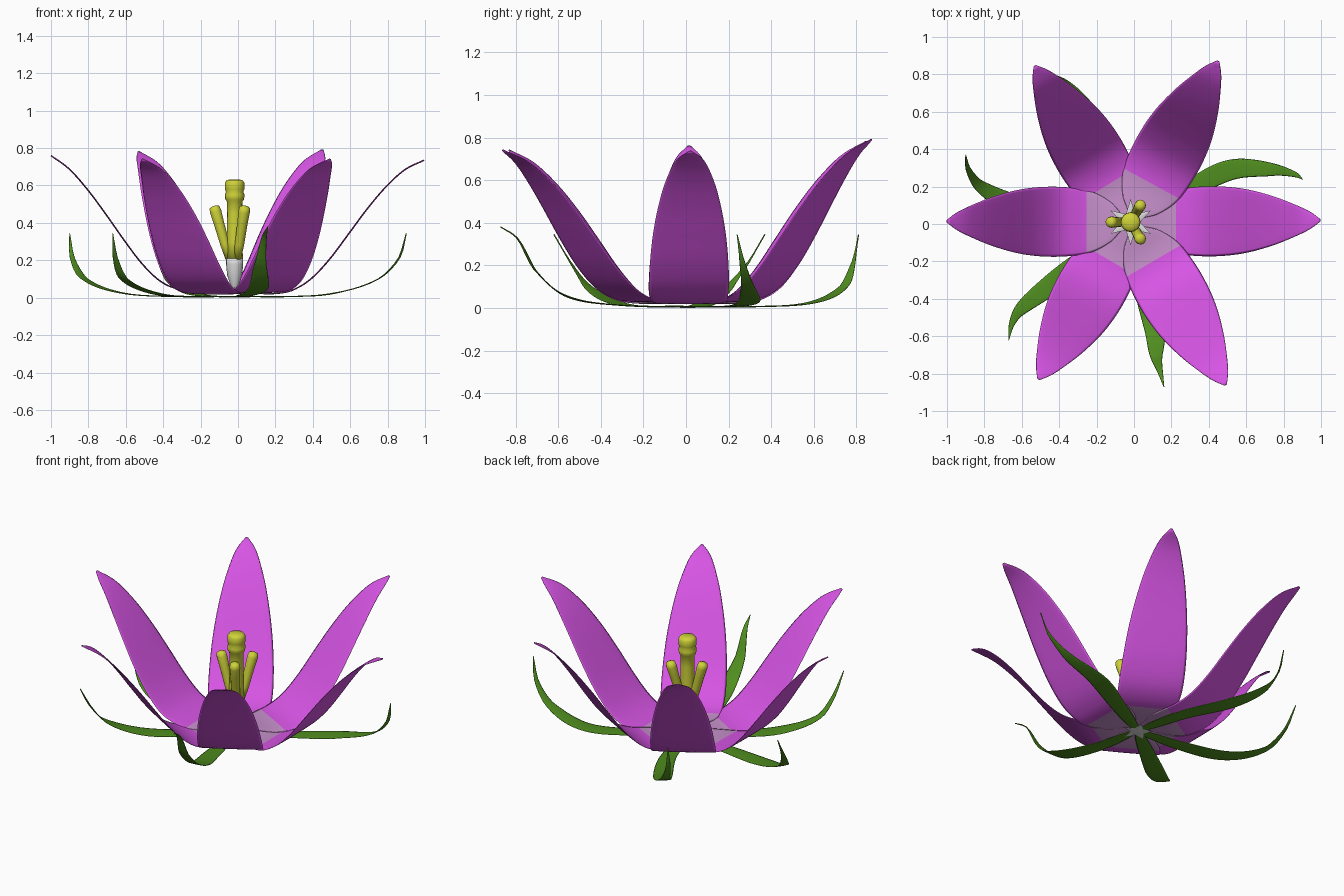
import bpy, bmesh, math
from mathutils import Vector

if "Cube" in bpy.data.objects:
    bpy.data.objects.remove(bpy.data.objects["Cube"])


def mat(name, c):
    m = bpy.data.materials.new(name)
    m.diffuse_color = (*c, 1)
    m.use_nodes = True
    m.node_tree.nodes["Principled BSDF"].inputs["Base Color"].default_value = m.diffuse_color
    return m


PURPLE = mat("petal_purple", (0.68, 0.09, 0.78))
PALE = mat("pale_throat", (0.57, 0.28, 0.60))
WHITE = mat("white", (0.72, 0.72, 0.72))
GREEN = mat("sepal_green", (0.08, 0.27, 0.014))
YELLOW = mat("stamen_yellow", (0.62, 0.65, 0.04))
C = Vector((-0.018, 0.01, 0))


def interp(knots, t):
    """Smooth cubic through (t, value) knots."""
    n = len(knots)

    def slope(i):
        a, b = knots[max(i - 1, 0)], knots[min(i + 1, n - 1)]
        return (b[1] - a[1]) / (b[0] - a[0])
    i = 0
    while i < n - 2 and t > knots[i + 1][0]:
        i += 1
    (t0, a), (t1, b) = knots[i], knots[i + 1]
    h = t1 - t0
    s = (t - t0) / h
    return (a * (2*s**3 - 3*s*s + 1) + slope(i) * h * (s**3 - 2*s*s + s)
            + b * (3*s*s - 2*s**3) + slope(i + 1) * h * (s**3 - s*s))


def finish(bm, name, mats, smooth=True):
    bmesh.ops.recalc_face_normals(bm, faces=bm.faces)
    me = bpy.data.meshes.new(name)
    bm.to_mesh(me)
    bm.free()
    for m in mats:
        me.materials.append(m)
    for p in me.polygons:
        p.use_smooth = smooth
    ob = bpy.data.objects.new(name, me)
    bpy.context.collection.objects.link(ob)


def leaf(name, path, width, thick, mats, pick, rows=50, half=8):
    """Thin closed blade along path(t), with soft edges."""
    bm = bmesh.new()
    n = 2 * half
    rings = []
    for i in range(rows + 1):
        t = i / rows
        tan = path(min(t + .01, 1)) - path(max(t - .01, 0))
        side = Vector((-tan.y, tan.x, 0)).normalized()
        nor = tan.normalized().cross(side)
        w = max(width(t), .001)
        rings.append([bm.verts.new(path(t) + side * w * math.cos(k * math.tau / n)
                                   + nor * thick * math.sin(k * math.tau / n))
                      for k in range(n)])
    for i in range(rows):
        a, b = rings[i], rings[i + 1]
        for k in range(n):
            m = (k + 1) % n
            f = bm.faces.new((a[k], a[m], b[m], b[k]))
            f.material_index = pick((i + .5) / rows)
    bm.faces.new(rings[0][::-1]).material_index = pick(0)
    bm.faces.new(rings[-1])
    finish(bm, name, mats)


def turned(name, base, axis, profile, m, seg=16):
    """Capped tube: profile of (distance along axis, radius)."""
    bm = bmesh.new()
    q = Vector((0, 0, 1)).rotation_difference(axis.normalized())
    rings = [[bm.verts.new(base + q @ Vector((r * math.cos(k * math.tau / seg),
                                              r * math.sin(k * math.tau / seg), d)))
              for k in range(seg)] for d, r in profile]
    for a, b in zip(rings, rings[1:]):
        for k in range(seg):
            n = (k + 1) % seg
            bm.faces.new((a[k], a[n], b[n], b[k]))
    bm.faces.new(rings[0][::-1])
    bm.faces.new(rings[-1])
    finish(bm, name, [m])


def star(name, z, points, outer, inner, turn):
    """Flat thin white star."""
    bm = bmesh.new()
    vs = []
    for k in range(2 * points):
        a = math.radians(turn) + k * math.pi / points
        r = inner if k % 2 else outer
        vs.append(bm.verts.new(C + Vector((r * math.cos(a), r * math.sin(a), z))))
    mid = bm.verts.new(C + Vector((0, 0, z + .004)))
    low = bm.verts.new(C + Vector((0, 0, z - .002)))
    for k in range(2 * points):
        n = (k + 1) % (2 * points)
        bm.faces.new((vs[k], vs[n], mid))
        bm.faces.new((vs[n], vs[k], low))
    finish(bm, name, [WHITE], False)


# six petals: tip position and bow of the profile; every second one lies on top
HEIGHT = [(0, .034), (.1, .026), (.2, .022), (.3, .038), (.4, .09), (.5, .19),
          (.6, .322), (.7, .46), (.8, .585), (.9, .685), (1, .745)]
WIDTH = [(0, .012), (.05, .045), (.1, .10), (.2, .158), (.3, .18), (.45, .187),
         (.6, .172), (.75, .132), (.88, .08), (.95, .045), (1, .008)]
petals = [((.995, .02, .735), .02), ((.45, .87, .79), 0), ((-.53, .845, .78), 0),
          ((-1, .015, .76), -.025), ((-.51, -.83, .74), 0), ((.49, -.86, .74), .01)]
for n, (tip, bow) in enumerate(petals):
    def petal_path(t, tip=tip, bow=bow, lift=.009 * (n % 2)):
        p = C.lerp(Vector((tip[0], tip[1], 0)), t)
        k = 1 + (tip[2] / .745 - 1) * t
        p.z = (interp(HEIGHT, t) * k + lift * (1 - t)
               + bow * max(0, math.sin((t - .3) / .7 * math.pi)))
        return p
    leaf(f"petal_{n+1}", petal_path, lambda t: interp(WIDTH, t), .004,
         [PURPLE, PALE], lambda t: 1 if t < .24 else 0)

# five curling sepals below the petals: plan points between centre and tip
sepals = [
    [(.27, .17), (.52, .29), (.75, .29), (.86, .265), (.90, .24)],
    [(-.10, .32), (-.25, .59), (-.37, .74), (-.425, .785), (-.44, .81)],
    [(-.32, .04), (-.62, .10), (-.82, .20), (-.885, .29), (-.90, .37)],
    [(-.25, -.17), (-.45, -.33), (-.61, -.46), (-.655, -.54), (-.67, -.62)],
    [(.04, -.30), (.11, -.56), (.12, -.71), (.14, -.79), (.16, -.87)],
]
TS = (.3, .6, .82, .92, 1)
SZ = [(0, .007), (.3, .006), (.6, .025), (.82, .10), (.92, .21), (1, .345)]
SZ_FRONT = [(0, .007), (.3, .012), (.6, .055), (.82, .18), (.92, .325), (1, .38)]
SW = [(0, .015), (.1, .034), (.3, .048), (.55, .056), (.75, .043), (.9, .018), (1, .002)]
for n, pts in enumerate(sepals):
    kx = [(0, C.x)] + [(t, p[0]) for t, p in zip(TS, pts)]
    ky = [(0, C.y)] + [(t, p[1]) for t, p in zip(TS, pts)]
    kz = SZ_FRONT if n == 4 else SZ
    leaf(f"sepal_{n+1}", lambda t: Vector((interp(kx, t), interp(ky, t), max(.003, interp(kz, t)))),
         lambda t: interp(SW, t), .003, [GREEN], lambda t: 0, 40, 6)

# white stars at the heart, above and below
star("upper_white_star", .050, 6, .125, .05, 30)
star("lower_white_star", .002, 5, .09, .04, 65)

# white foot and yellow pistil
up = Vector((0, 0, 1))
turned("pistil_foot", C, up, [(.03, .008), (.06, .02), (.12, .04), (.18, .046), (.21, .046)], WHITE)
turned("pistil", C, up, [(.21, .044), (.3, .042), (.45, .04), (.515, .042), (.525, .05),
                         (.55, .053), (.565, .046), (.58, .052), (.615, .052),
                         (.63, .042), (.632, .01)], YELLOW)

# three stamens leaning outward
for n in range(3):
    a = math.radians(60 + 120 * n)
    d = Vector((math.cos(a), math.sin(a), 0))
    turned(f"stamen_{n+1}", C + d * .03 + up * .21, d * .08 + up * .28,
           [(0, .02), (.08, .025), (.2, .028), (.26, .031), (.285, .027), (.292, .01)], YELLOW, 12)
